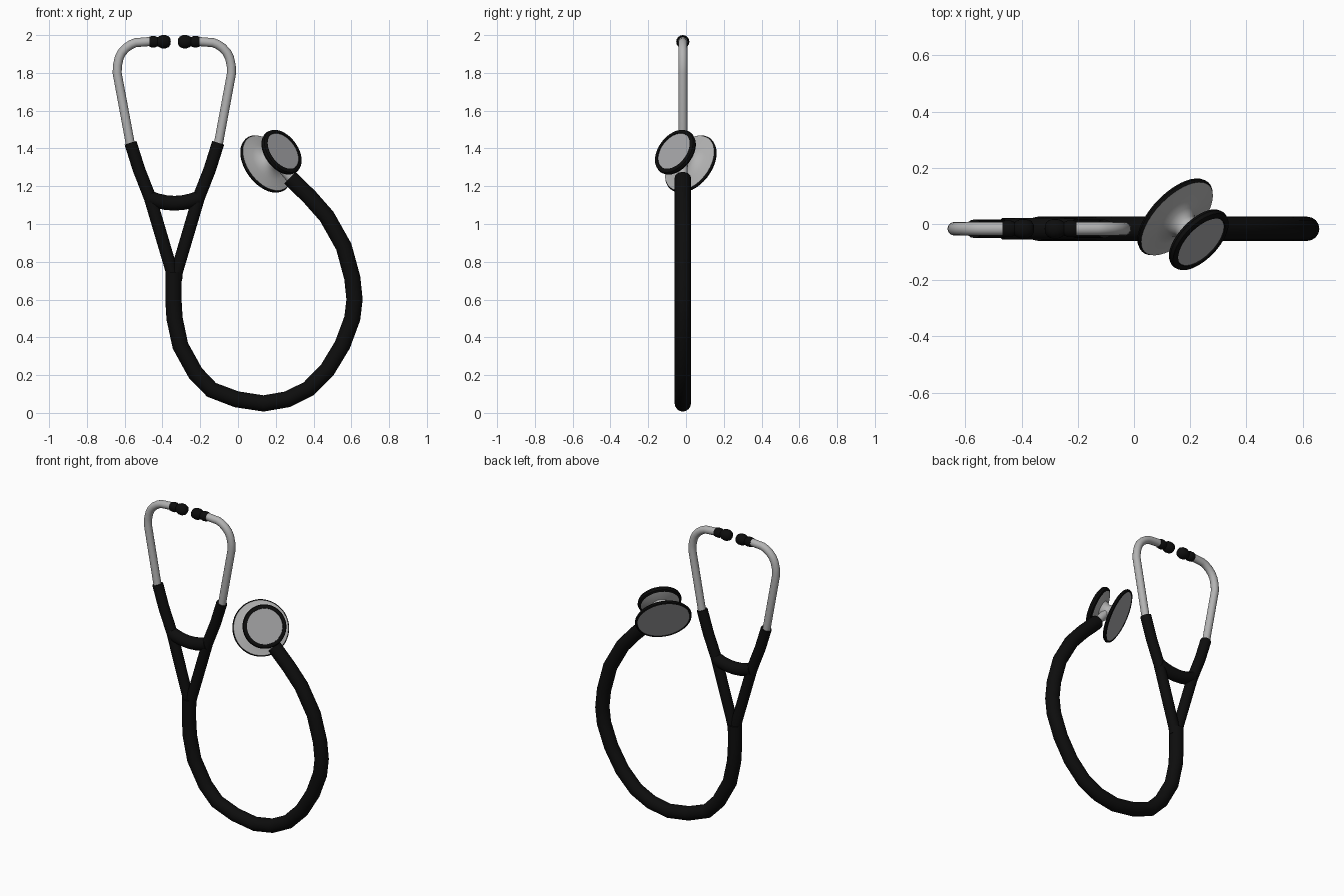
import bpy, bmesh, math
from mathutils import Vector, Matrix

cube = bpy.data.objects.get("Cube")
if cube:
    bpy.data.objects.remove(cube, do_unlink=True)

Y = -0.017      # plane of the tubing
MID = -0.337    # symmetry line of the headset


def material(name, value, metallic=0.0):
    m = bpy.data.materials.new(name)
    m.use_nodes = True
    m.diffuse_color = (*value, 1)
    m.node_tree.nodes["Principled BSDF"].inputs["Base Color"].default_value = (*value, 1)
    return m


BLACK = material("black rubber", (0.004, 0.004, 0.004))
STEEL = material("steel", (0.45, 0.45, 0.45))
DISC = material("diaphragm grey", (0.37, 0.37, 0.38))


def finish(obj, angle=40):
    bpy.ops.object.select_all(action="DESELECT")
    obj.select_set(True)
    bpy.context.view_layer.objects.active = obj
    if obj.type == "CURVE":
        bpy.ops.object.convert(target="MESH")
        obj = bpy.context.object
    bpy.ops.object.shade_smooth_by_angle(angle=math.radians(angle))
    return obj


def tube(name, points, radius, mat):
    """Round tube with capped ends along (x, z) or (x, y, z) points."""
    data = bpy.data.curves.new(name, "CURVE")
    data.dimensions = "3D"
    data.bevel_depth = radius
    data.bevel_resolution = 6
    data.use_fill_caps = True
    spline = data.splines.new("POLY")
    spline.points.add(len(points) - 1)
    for p, co in zip(spline.points, points):
        p.co = (co[0], Y, co[1], 1) if len(co) == 2 else (*co, 1)
    data.materials.append(mat)
    obj = bpy.data.objects.new(name, data)
    bpy.context.collection.objects.link(obj)
    return finish(obj)


def lathe(name, profile, mats, indices, origin, axis, sides=32):
    """Spin (radius, offset) points about an axis; one material per band."""
    bm = bmesh.new()
    rings = []
    for r, t in profile:
        if r == 0:
            rings.append([bm.verts.new((0, 0, t))] * sides)
        else:
            rings.append([bm.verts.new((r * math.cos(a), r * math.sin(a), t))
                          for a in (math.tau * i / sides for i in range(sides))])
    for a, b, index in zip(rings, rings[1:], indices):
        for i in range(sides):
            j = (i + 1) % sides
            corners = list(dict.fromkeys((a[i], a[j], b[j], b[i])))
            bm.faces.new(corners).material_index = index
    bmesh.ops.recalc_face_normals(bm, faces=bm.faces)
    turn = Vector(axis).to_track_quat("Z", "Y").to_matrix().to_4x4()
    bm.transform(Matrix.Translation(origin) @ turn)
    mesh = bpy.data.meshes.new(name)
    bm.to_mesh(mesh)
    bm.free()
    for m in mats:
        mesh.materials.append(m)
    obj = bpy.data.objects.new(name, mesh)
    bpy.context.collection.objects.link(obj)
    return finish(obj, 35)


# Main tubing loop
tube("main_tubing", [
    (.275, 1.245), (.38, 1.142), (.47, 1.04), (.56, .88), (.605, .715), (.617, .60),
    (.605, .50), (.553, .36), (.473, .228), (.373, .127), (.262, .072), (.135, .05),
    (-.008, .072), (-.14, .122), (-.225, .21), (-.305, .355), (-.336, .50),
    (-.342, .60), (-.342, .745)], .043, BLACK)

# Headset: rubber branch, metal ear tube and ear tip on each side
for side, label in ((-1, "right"), (1, "left")):
    def place(points):
        return [(MID + side * d, z) for d, z in points]

    tube(label + "_branch", place([
        (.232, 1.43), (.188, 1.29), (.128, 1.137), (.012, .745), (.008, .70)]), .033, BLACK)
    tube(label + "_ear_tube", place([
        (.225, 1.38), (.235, 1.434), (.303, 1.80), (.301, 1.84), (.292, 1.88), (.278, 1.908),
        (.256, 1.932), (.23, 1.95), (.205, 1.96), (.13, 1.966)]), .024, STEEL)
    lathe(label + "_ear_tip", [
        (0, 0), (.027, 0), (.03, .012), (.03, .03), (.024, .044), (.029, .052),
        (.035, .066), (.035, .086), (.028, .103), (.015, .112), (0, .113)],
        [BLACK], [0] * 10, (MID + side * .132, Y, 1.965), (-side, 0, 0), 16)

# Sagging bridge between the branches
tube("branch_bridge", [(MID + d, 1.11 + 1.6 * d * d) for d in
     (-.13, -.09, -.045, 0, .045, .09, .13)], .039, BLACK)

# Double-sided chest piece spun about its tilted axis
CENTER = Vector((.19, Y, 1.35))
lathe("chest_piece", [
    (0, -.076), (.157, -.076), (.159, -.080), (.168, -.076), (.171, -.067), (.165, -.058),
    (.105, -.05), (.065, -.037), (.045, -.015), (.042, .005), (.055, .034),
    (.115, .046), (.128, .052), (.132, .063), (.128, .076), (.119, .081),
    (.108, .080), (.107, .075), (0, .075)],
    [STEEL, BLACK, DISC],
    [2, 1, 1, 1, 1, 0, 0, 0, 0, 0, 0, 1, 1, 1, 1, 1, 1, 2],
    CENTER, (.63, -.61, .47), 40)

# Metal stem joining chest piece and tubing
tube("chest_stem", [tuple(CENTER), (.285, Y, 1.235)], .026, STEEL)
